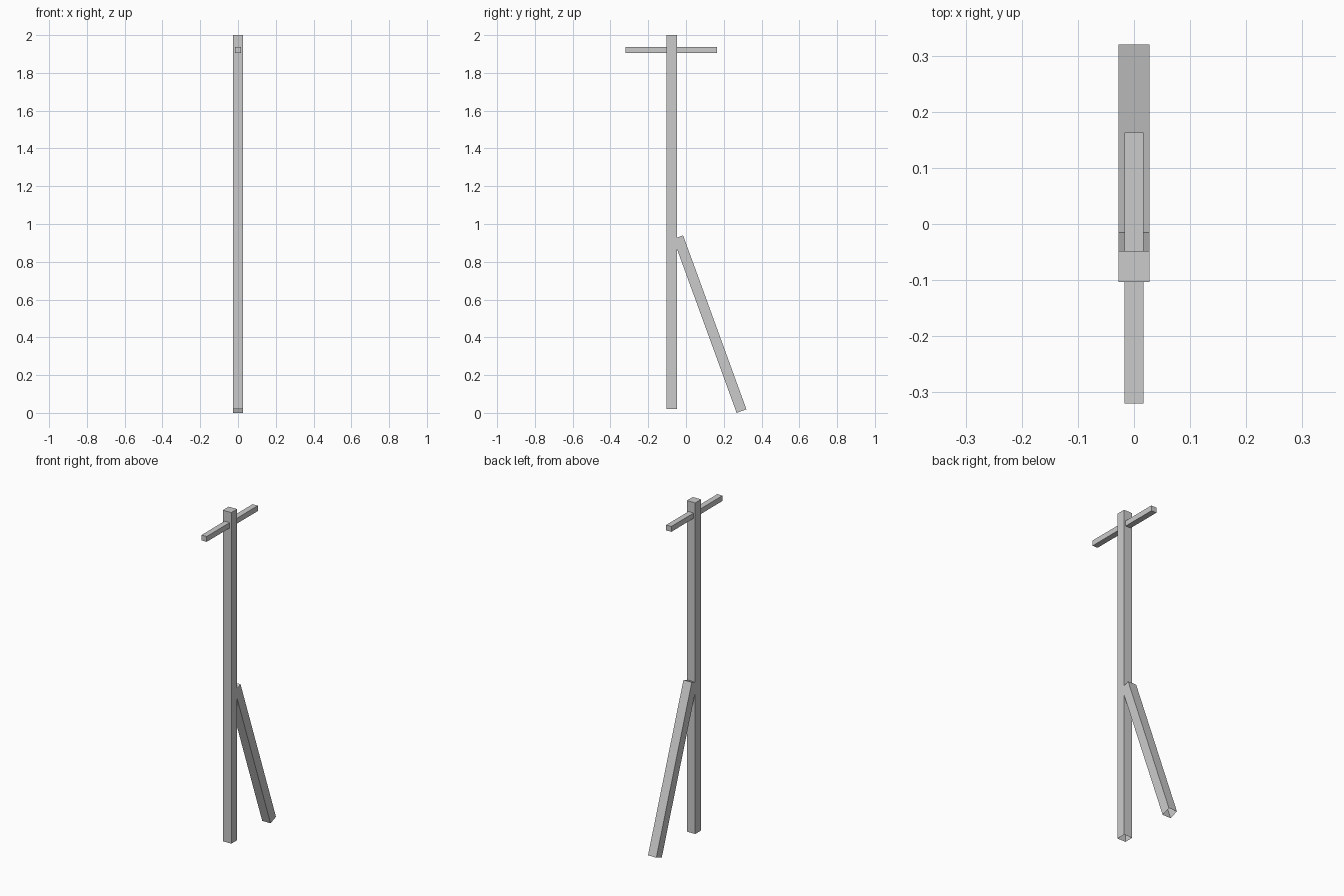
import bpy, bmesh
from math import radians, sin, cos
from mathutils import Matrix

if "Cube" in bpy.data.objects:
    bpy.data.objects.remove(bpy.data.objects["Cube"])


def beam(name, size, centre, tilt=0.0, open_bottom=False):
    """Box beam, optionally tilted about x and left open at its lower end."""
    bm = bmesh.new()
    bmesh.ops.create_cube(bm, size=1.0)
    if open_bottom:
        bm.normal_update()
        low = [f for f in bm.faces if f.normal.z < -0.9]
        bmesh.ops.delete(bm, geom=low, context='FACES_ONLY')
    bm.transform(Matrix.Diagonal((*size, 1.0)))
    mesh = bpy.data.meshes.new(name)
    bm.to_mesh(mesh)
    bm.free()
    obj = bpy.data.objects.new(name, mesh)
    obj.location = centre
    obj.rotation_euler.x = tilt
    bpy.context.collection.objects.link(obj)
    return obj


W = 0.055  # timber thickness

# Upright post, open underneath
beam("post", (W, W, 1.98), (0, -0.0755, 1.01), open_bottom=True)

# Thin crossbar through the top of the post
beam("crossbar", (0.034, 0.483, 0.032), (0, -0.0785, 1.921))

# Diagonal brace leaning against the back of the post
tilt, length = radians(20), 0.98
foot_y, foot_z = 0.294, 0.0095  # middle of the lower end
beam("brace", (W, W, length),
     (0, foot_y - sin(tilt) * length / 2, foot_z + cos(tilt) * length / 2),
     tilt, open_bottom=True)
